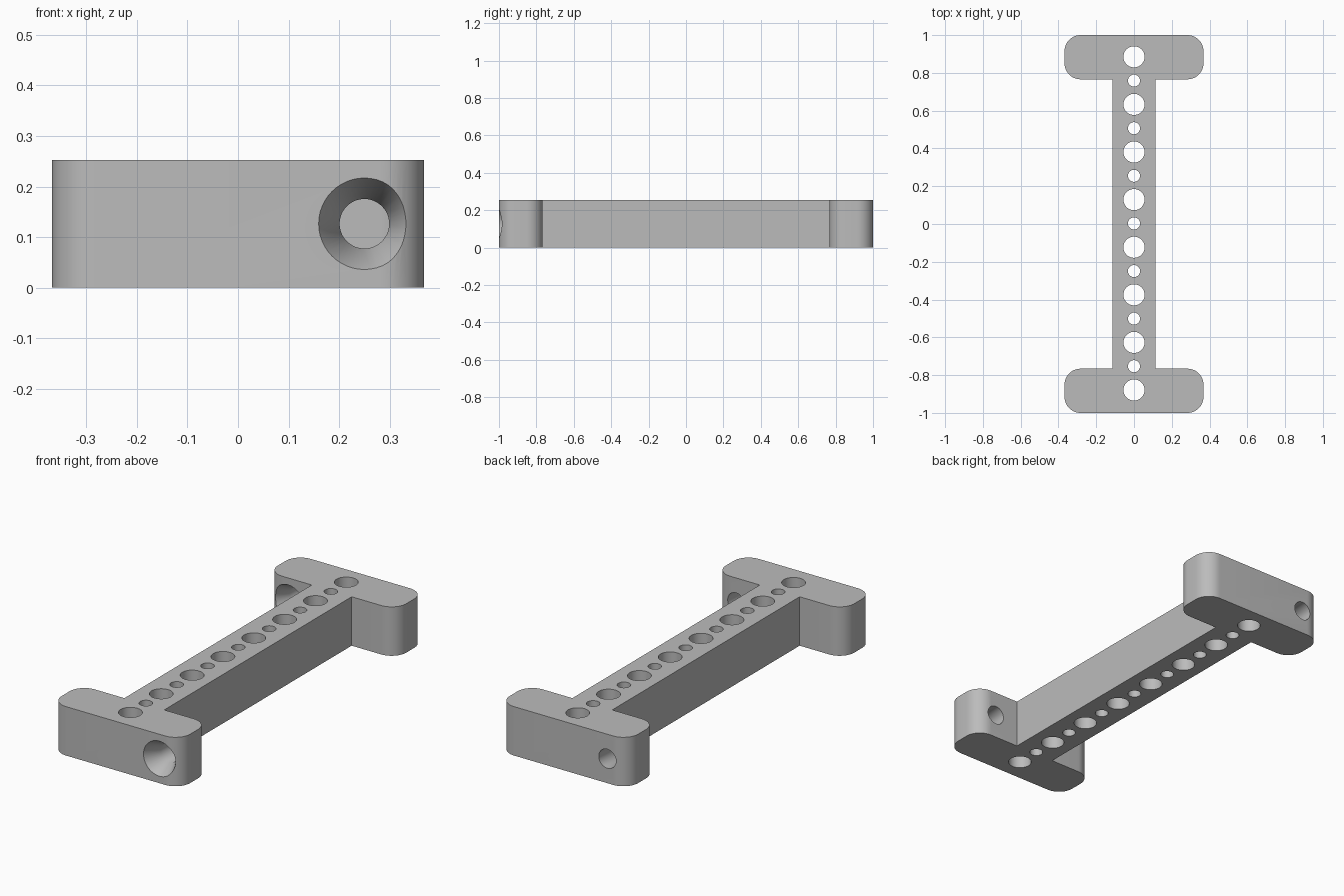
import bpy, bmesh, math
from mathutils import Vector

cube = bpy.data.objects.get("Cube")
if cube:
    bpy.data.objects.remove(cube, do_unlink=True)

HEIGHT = 0.253
HALF_WIDTH = 0.368      # end blocks
HALF_BEAM = 0.114       # connecting beam
INNER = 0.766           # inner faces of the end blocks
CORNER = 0.085
PITCH = 0.252

grey = bpy.data.materials.new("mid_grey")
grey.use_nodes = True
grey.diffuse_color = (0.5, 0.5, 0.5, 1)
grey.node_tree.nodes["Principled BSDF"].inputs["Base Color"].default_value = (0.5, 0.5, 0.5, 1)


def make_object(name, bm):
    bmesh.ops.recalc_face_normals(bm, faces=bm.faces)
    mesh = bpy.data.meshes.new(name)
    bm.to_mesh(mesh)
    bm.free()
    mesh.materials.append(grey)
    obj = bpy.data.objects.new(name, mesh)
    bpy.context.collection.objects.link(obj)
    return obj


def arc(cx, cy, start, steps=12):
    """Quarter circle of the corner radius, counter-clockwise."""
    angles = [start + math.pi / 2 * i / steps for i in range(steps + 1)]
    return [(cx + CORNER * math.cos(a), cy + CORNER * math.sin(a)) for a in angles]


def lathe(bm, stations, axis, sides=48):
    """Closed round solid through (centre, radius) stations along an axis."""
    u = Vector((1, 0, 0))
    v = axis.cross(u)
    rings = []
    for centre, radius in stations:
        rings.append([bm.verts.new(Vector(centre) + radius * (
            u * math.cos(math.tau * i / sides) + v * math.sin(math.tau * i / sides)))
            for i in range(sides)])
    for a, b in zip(rings, rings[1:]):
        for i in range(sides):
            j = (i + 1) % sides
            bm.faces.new((a[i], a[j], b[j], b[i]))
    bm.faces.new(rings[0])
    bm.faces.new(rings[-1])


# Bar body: two rounded end blocks joined by a beam, one extruded outline
cx = HALF_WIDTH - CORNER
half = [(HALF_BEAM, INNER)]
half += arc(cx, INNER + CORNER, -math.pi / 2)
half += arc(cx, 1 - CORNER, 0)
half += [(-x, y) for x, y in reversed(half)]
outline = half + [(-x, -y) for x, y in half]

bm = bmesh.new()
base = bm.faces.new([bm.verts.new((x, y, 0)) for x, y in outline])
top = bmesh.ops.extrude_face_region(bm, geom=[base])["geom"]
bmesh.ops.translate(bm, vec=(0, 0, HEIGHT),
                    verts=[g for g in top if isinstance(g, bmesh.types.BMVert)])
body = make_object("mounting_bar", bm)

# Row of alternating large and small vertical holes
bm = bmesh.new()
for i in range(15):
    y = 0.003 + (i - 7) * PITCH / 2
    radius = 0.056 if i % 2 == 0 else 0.032
    lathe(bm, [((0, y, -0.1), radius), ((0, y, HEIGHT + 0.1), radius)], Vector((0, 0, 1)))

# Countersunk screw holes through the end blocks, both opening to the front
SINK, BORE, DEPTH, OVER = 0.0905, 0.049, 0.08, 0.02
flare = SINK + OVER * (SINK - BORE) / DEPTH
for x, y in ((0.25, -1), (-0.25, INNER)):
    z = HEIGHT / 2
    lathe(bm, [((x, y - OVER, z), flare), ((x, y + DEPTH, z), BORE),
               ((x, y + 0.27, z), BORE)], Vector((0, 1, 0)))
cutter = make_object("hole_cutter", bm)
cutter.hide_render = True

# Cut the holes and remove the helper
cut = body.modifiers.new("holes", "BOOLEAN")
cut.operation = "DIFFERENCE"
cut.solver = "EXACT"
cut.object = cutter
bpy.ops.object.select_all(action="DESELECT")
body.select_set(True)
bpy.context.view_layer.objects.active = body
bpy.ops.object.modifier_apply(modifier=cut.name)
bpy.data.objects.remove(cutter, do_unlink=True)
bpy.ops.object.shade_smooth_by_angle(angle=math.radians(30))
